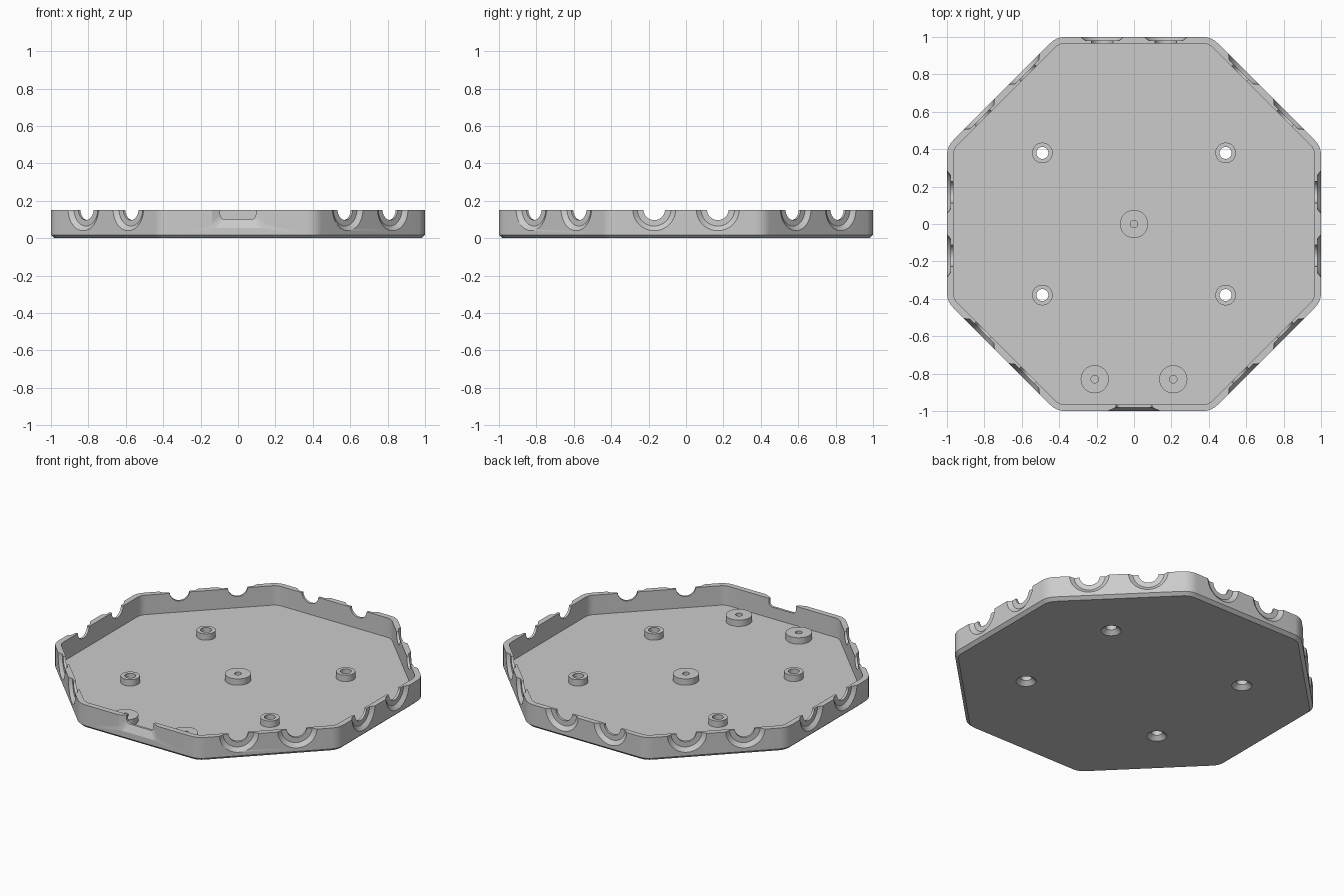
import bpy, bmesh
from math import sin, cos, pi, radians
from mathutils import Matrix, Vector

if "Cube" in bpy.data.objects:
    bpy.data.objects.remove(bpy.data.objects["Cube"])

HEIGHT, FLOOR, WALL = 0.15, 0.027, 0.035

grey = bpy.data.materials.new("light grey")
grey.use_nodes = True
grey.diffuse_color = (0.6, 0.6, 0.6, 1)
grey.node_tree.nodes["Principled BSDF"].inputs["Base Color"].default_value = (0.6, 0.6, 0.6, 1)


def loft(name, rings, closed=False):
    """Bridge rings of points; cap both ends, or join the last to the first."""
    bm = bmesh.new()
    loops = [[bm.verts.new(p) for p in ring] for ring in rings]
    pairs = list(zip(loops, loops[1:]))
    if closed:
        pairs.append((loops[-1], loops[0]))
    else:
        bm.faces.new(loops[0])
        bm.faces.new(loops[-1])
    for a, b in pairs:
        n = len(a)
        for i in range(n):
            j = (i + 1) % n
            bm.faces.new((a[i], a[j], b[j], b[i]))
    bmesh.ops.recalc_face_normals(bm, faces=bm.faces)
    mesh = bpy.data.meshes.new(name)
    bm.to_mesh(mesh)
    bm.free()
    mesh.materials.append(grey)
    obj = bpy.data.objects.new(name, mesh)
    bpy.context.collection.objects.link(obj)
    return obj


def lathe(name, profile, matrix, closed=False, sides=48):
    """Revolve (radius, height) points about the local z axis."""
    rings = [[matrix @ Vector((r * cos(2 * pi * i / sides), r * sin(2 * pi * i / sides), h))
              for i in range(sides)] for r, h in profile]
    return loft(name, rings, closed)


def octagon(apothem, radius, z, steps=8):
    """Octagon with rounded corners."""
    reach = (apothem - radius) / cos(pi / 8)
    points = []
    for k in range(8):
        mid = pi / 8 + k * pi / 4
        for s in range(steps + 1):
            a = mid + (s / steps - 0.5) * pi / 4
            points.append((reach * cos(mid) + radius * cos(a),
                           reach * sin(mid) + radius * sin(a), z))
    return points


def slot(y, half, bottom, radius, steps=6):
    """Upright section of the front notch with rounded lower corners."""
    points = [(-half, y, 0.3)]
    for side, start in ((-1, pi), (1, 1.5 * pi)):
        for s in range(steps + 1):
            a = start + s / steps * pi / 2
            points.append((side * (half - radius) + radius * cos(a), y,
                           bottom + radius + radius * sin(a)))
    return points + [(half, y, 0.3)]


# Tray: chamfered underside, outer wall, rim, inner wall and floor
tray = loft("octagonal_tray", [
    octagon(0.98, 0.09, 0), octagon(1, 0.11, 0.018), octagon(1, 0.11, HEIGHT),
    octagon(1 - WALL, 0.075, HEIGHT), octagon(1 - WALL, 0.075, FLOOR)])

cutters = []

# Paired cable ports with flared outer recesses, on every side but the front
port = [(0.058, 0.9), (0.058, 0.98), (0.09, 0.98), (0.115, 1.0), (0.14, 1.02)]
for k in range(8):
    if k == 6:
        continue
    for offset in (-0.17, 0.17):
        matrix = (Matrix.Rotation(k * pi / 4, 4, "Z") @ Matrix.Translation((0, offset, 0.155))
                  @ Matrix.Rotation(pi / 2, 4, "Y"))
        cutters.append(lathe("port_cutter", port, matrix))

# Front notch with a shallow scoop outside
cutters.append(loft("notch_cutter", [
    slot(-1.02, 0.185, 0.01, 0.03), slot(-0.98, 0.095, 0.1, 0.025), slot(-0.9, 0.095, 0.1, 0.025)]))

# Countersunk screw holes and their raised collars
collar = [(0.055, FLOOR), (0.055, 0.067), (0.032, 0.067), (0.032, FLOOR)]
sink = [(0.068, -0.01), (0.058, 0), (0.032, 0.024), (0.032, 0.1)]
for x in (-0.49, 0.49):
    for y in (-0.38, 0.38):
        place = Matrix.Translation((x, y, 0))
        cutters.append(lathe("screw_cutter", sink, place))
        lathe("screw_collar", collar, place, closed=True)

# Wide posts with small blind holes
post = [(0.075, FLOOR), (0.075, 0.067), (0.02, 0.067), (0.02, FLOOR + 0.005)]
for x, y in ((0, 0), (-0.21, -0.83), (0.21, -0.83)):
    lathe("support_post", post, Matrix.Translation((x, y, 0)))

# Cut the openings and drop the cutters
bpy.context.view_layer.objects.active = tray
for cutter in cutters:
    cutter.hide_render = True
    mod = tray.modifiers.new("cut", "BOOLEAN")
    mod.operation, mod.solver, mod.object = "DIFFERENCE", "EXACT", cutter
    bpy.ops.object.modifier_apply(modifier=mod.name)
    bpy.data.objects.remove(cutter)

# Smooth the rounded surfaces and keep edges crisp
bpy.ops.object.select_all(action="DESELECT")
for obj in bpy.context.collection.objects:
    if obj.type == "MESH":
        obj.select_set(True)
bpy.ops.object.shade_smooth_by_angle(angle=radians(20))
